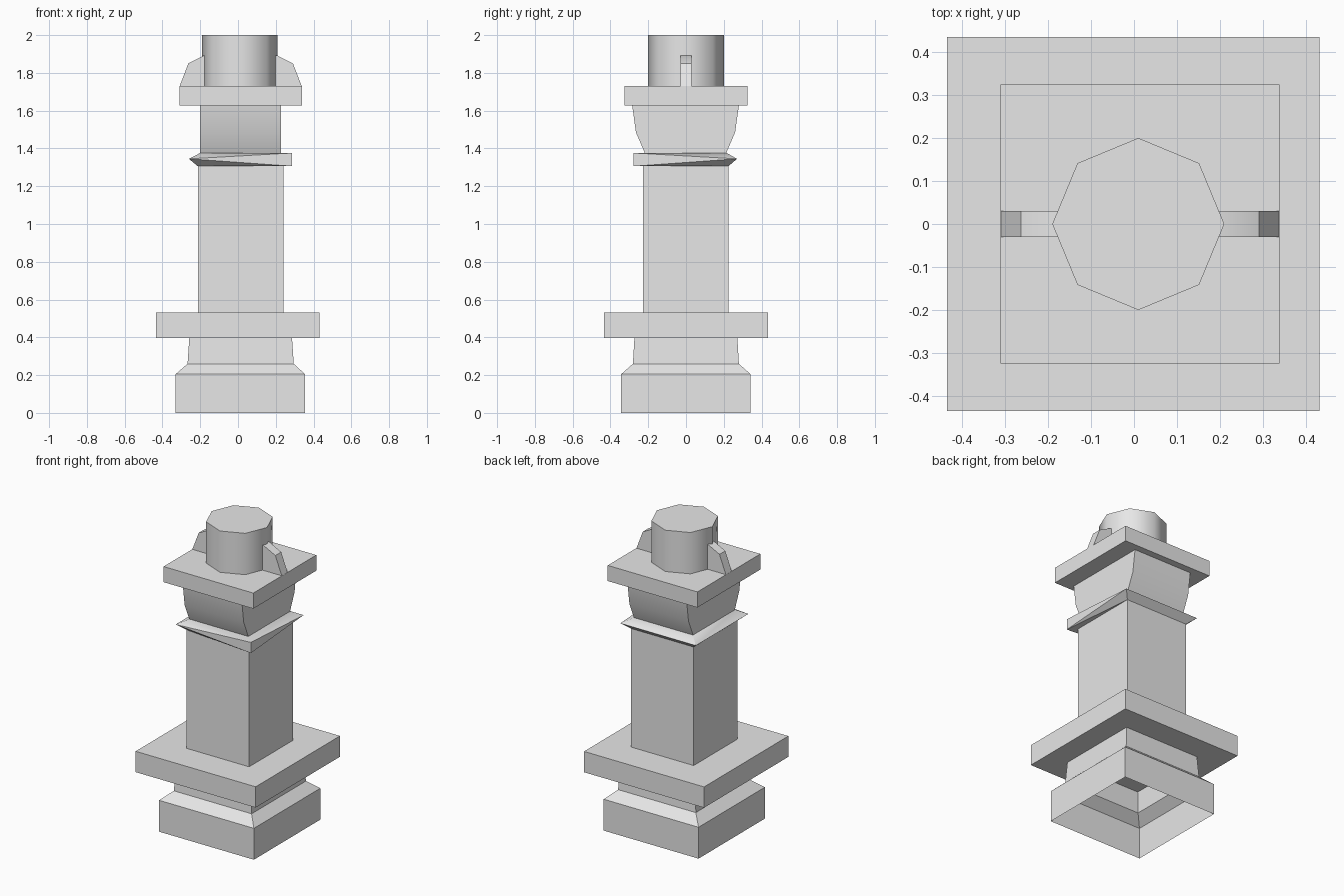
import bpy
import bmesh
from math import radians, cos, sin, pi

cube = bpy.data.objects.get("Cube")
if cube:
    bpy.data.objects.remove(cube, do_unlink=True)

stone = bpy.data.materials.new("grey stone")
stone.use_nodes = True
stone.diffuse_color = (0.8, 0.8, 0.8, 1)
stone.node_tree.nodes["Principled BSDF"].inputs["Base Color"].default_value = (0.8, 0.8, 0.8, 1)


def finish(name, bm, smooth=30):
    """Turn a bmesh into a stone object, smoothing shallow edges only."""
    bmesh.ops.recalc_face_normals(bm, faces=bm.faces)
    mesh = bpy.data.meshes.new(name)
    bm.to_mesh(mesh)
    bm.free()
    mesh.materials.append(stone)
    obj = bpy.data.objects.new(name, mesh)
    bpy.context.collection.objects.link(obj)
    bpy.ops.object.select_all(action="DESELECT")
    obj.select_set(True)
    bpy.context.view_layer.objects.active = obj
    bpy.ops.object.shade_smooth_by_angle(angle=radians(smooth))
    return obj


def rect(x0, x1, y0, y1, z):
    return [(x0, y0, z), (x1, y0, z), (x1, y1, z), (x0, y1, z)]


def loft(name, loops, bottom=True, top=True, smooth=30):
    """Skin a stack of matching loops, with optional end caps."""
    bm = bmesh.new()
    rings = [[bm.verts.new(p) for p in loop] for loop in loops]
    for low, high in zip(rings, rings[1:]):
        for i in range(len(low)):
            j = (i + 1) % len(low)
            bm.faces.new((low[i], low[j], high[j], high[i]))
    if bottom:
        bm.faces.new(rings[0][::-1])
    if top:
        bm.faces.new(rings[-1])
    return finish(name, bm, smooth)


def box(name, x0, x1, y0, y1, z0, z1):
    return loft(name, [rect(x0, x1, y0, y1, z) for z in (z0, z1)])


# Hollow plinth with a sloped shoulder, open underneath
loft("plinth", [rect(-0.33, 0.355, -0.343, 0.342, 0),
                rect(-0.33, 0.355, -0.343, 0.342, 0.205),
                rect(-0.267, 0.295, -0.281, 0.28, 0.26),
                rect(-0.258, 0.286, -0.273, 0.272, 0.396)],
     bottom=False, top=False, smooth=15)

# Wide lower slab and square shaft
box("lower_slab", -0.435, 0.432, -0.435, 0.435, 0.396, 0.532)
box("shaft", -0.213, 0.24, -0.228, 0.225, 0.532, 1.306)

# Thin collar: knife edged, with one blunt front corner
bm = bmesh.new()
points = rect(-0.213, 0.24, -0.228, 0.225, 1.306) + rect(-0.2, 0.227, -0.222, 0.215, 1.376)
points += [(-0.26, -0.272, 1.345), (-0.26, 0.27, 1.345), (0.285, 0.27, 1.345)]
points += [(0.287, -0.277, z) for z in (1.306, 1.376)]
for p in points:
    bm.verts.new(p)
bmesh.ops.convex_hull(bm, input=bm.verts)
finish("collar", bm)

# Neck flaring towards front and back, then the cap slab
loft("neck", [rect(-0.2, 0.227, -y, y - 0.005, z)
              for y, z in ((0.218, 1.376), (0.265, 1.485), (0.285, 1.628))])
box("cap_slab", -0.31, 0.338, -0.325, 0.325, 1.628, 1.73)

# Eight sided pot
loft("pot", [[(0.01 + 0.2 * cos(i * pi / 4), 0.2 * sin(i * pi / 4), z) for i in range(8)]
             for z in (1.73, 2.0)], smooth=50)

# Bracing fins either side of the pot
for side, name in ((1, "left_fin"), (-1, "right_fin")):
    outline = [(0.15, 1.73), (0.323, 1.73), (0.277, 1.85), (0.192, 1.893), (0.15, 1.893)]
    loft(name, [[(0.014 + side * x, y, z) for x, z in outline] for y in (-0.03, 0.03)])
